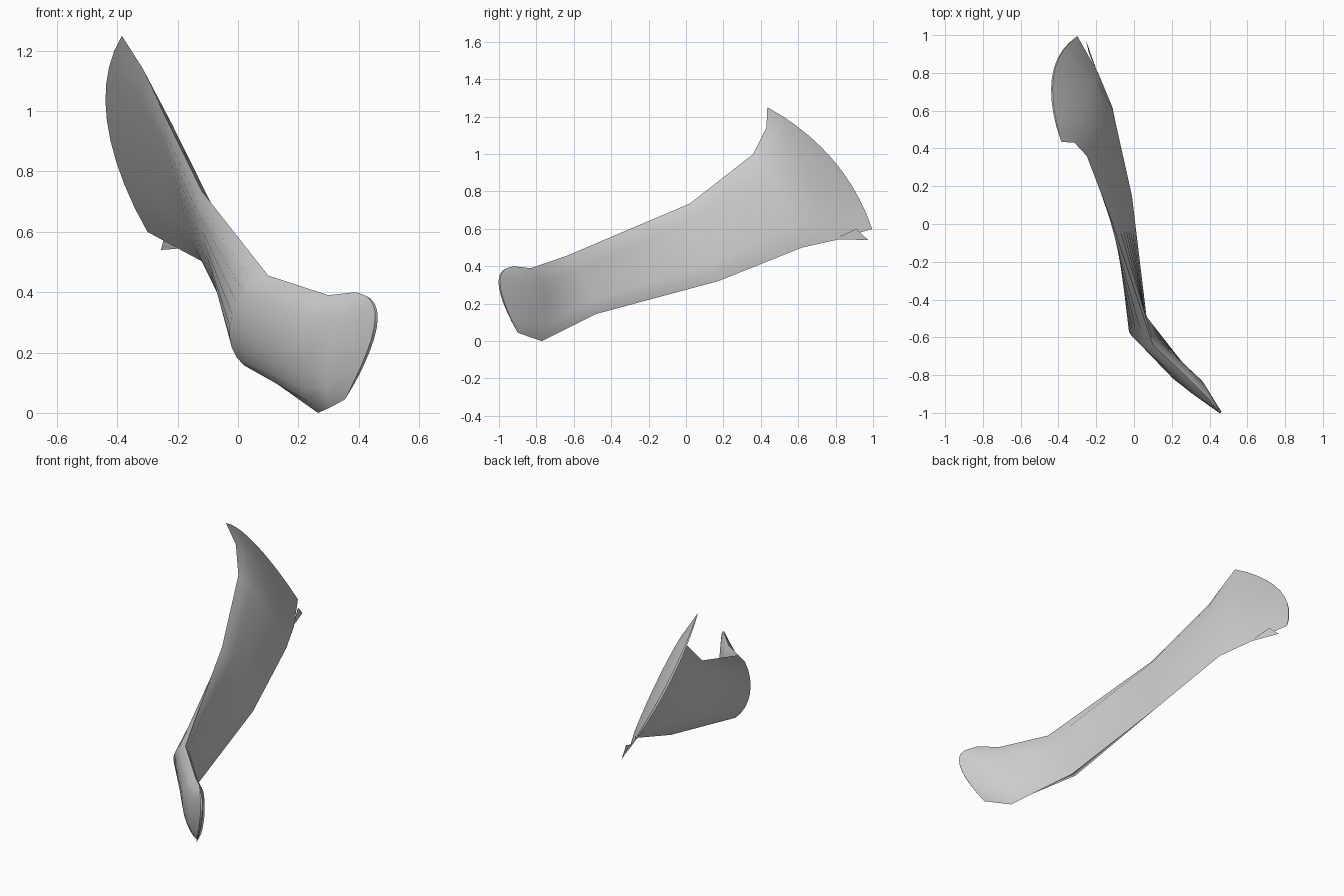
import bpy
import bmesh
from math import sin, pi, radians
from mathutils import Vector

default_cube = bpy.data.objects.get("Cube")
if default_cube:
    bpy.data.objects.remove(default_cube, do_unlink=True)

# One matte grey for the whole piece
grey = bpy.data.materials.new("pale_grey")
grey.use_nodes = True
colour = (0.6, 0.6, 0.6, 1)
grey.diffuse_color = colour
grey.node_tree.nodes["Principled BSDF"].inputs["Base Color"].default_value = colour

# Cross-sections from front to back: upper edge, middle, lower edge, thickness
stations = [
    ((.42, -.96, .39), (.455, -.995, .28), (.355, -.9, .045), .012),
    ((.39, -.92, .4), (.33, -.86, .2), (.31, -.83, .02), .085),
    ((.3, -.83, .39), (.235, -.78, .21), (.265, -.77, 0), .095),
    ((.1, -.64, .455), (.02, -.55, .29), (.06, -.48, .145), .1),
    ((-.12, .02, .735), (-.07, .08, .53), (-.02, .17, .32), .07),
    ((-.25, .36, 1), (-.18, .5, .76), (-.115, .62, .5), .06),
    ((-.315, .43, 1.14), (-.28, .63, .89), (-.19, .8, .54), .045),
    ((-.385, .435, 1.25), (-.43, .78, .97), (-.3, .995, .6), .012),
]
STEPS = 10


def across(station, u):
    """Point on the smooth arc through upper edge, middle and lower edge."""
    top, middle, bottom = (Vector(p) for p in station[:3])
    return (top * (1 - u) * (1 - 2 * u)
            + middle * 4 * u * (1 - u)
            + bottom * u * (2 * u - 1))


def section(index):
    """Closed lens-shaped ring around the centre arc of one station."""
    here = stations[index]
    before = stations[max(index - 1, 0)]
    after = stations[min(index + 1, len(stations) - 1)]
    inner, outer = [], []
    for step in range(STEPS + 1):
        u = step / STEPS
        centre = across(here, u)
        lengthwise = across(after, u) - across(before, u)
        crosswise = across(here, min(u + .05, 1)) - across(here, max(u - .05, 0))
        normal = lengthwise.cross(crosswise).normalized()
        offset = normal * here[3] / 2 * max(sin(pi * u), 0) ** .5
        inner.append(centre + offset)
        outer.append(centre - offset)
    return inner + outer[-2:0:-1]


def finish(name, bm):
    bmesh.ops.recalc_face_normals(bm, faces=bm.faces)
    mesh = bpy.data.meshes.new(name)
    bm.to_mesh(mesh)
    bm.free()
    mesh.materials.append(grey)
    obj = bpy.data.objects.new(name, mesh)
    bpy.context.collection.objects.link(obj)
    bpy.ops.object.select_all(action="DESELECT")
    obj.select_set(True)
    bpy.context.view_layer.objects.active = obj
    bpy.ops.object.shade_smooth_by_angle(angle=radians(45))
    return obj


# Bent flattened shaft with the flared back end
bm = bmesh.new()
rings = [[bm.verts.new(p) for p in section(i)] for i in range(len(stations))]
for ring, following in zip(rings, rings[1:]):
    for k in range(len(ring)):
        n = (k + 1) % len(ring)
        bm.faces.new((ring[k], ring[n], following[n], following[k]))
for ring in (rings[0], rings[-1]):
    for k in range(STEPS):
        corners = [ring[k], ring[k + 1], ring[-k - 1], ring[-k]]
        bm.faces.new(list(dict.fromkeys(corners)))
finish("flared_shaft", bm)

# Small pointed spur under the back lower corner
bm = bmesh.new()
for p in ((-.19, .79, .545), (-.255, .975, .54), (-.24, .91, .6), (-.225, .87, .57)):
    bm.verts.new(p)
bmesh.ops.convex_hull(bm, input=bm.verts)
finish("corner_spur", bm)
